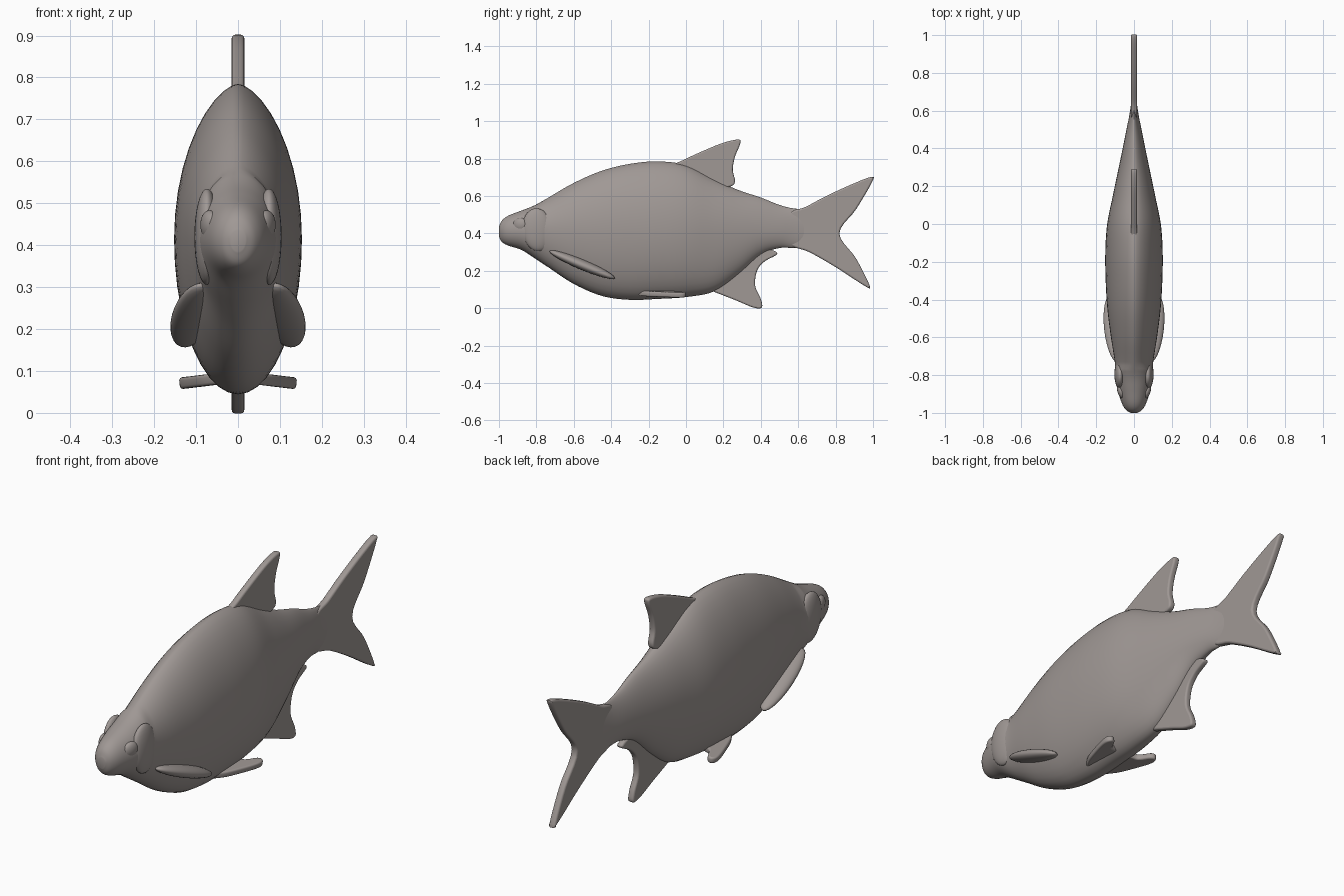
import bpy, bmesh, math
from mathutils import Matrix, Vector

cube = bpy.data.objects.get("Cube")
if cube:
    bpy.data.objects.remove(cube, do_unlink=True)

skin = bpy.data.materials.new("warm_grey_skin")
skin.use_nodes = True
colour = (0.35, 0.315, 0.30, 1)
skin.diffuse_color = colour
skin.node_tree.nodes["Principled BSDF"].inputs["Base Color"].default_value = colour


def finish(name, mesh, angle=60):
    obj = bpy.data.objects.new(name, mesh)
    bpy.context.collection.objects.link(obj)
    mesh.materials.clear()
    mesh.materials.append(skin)
    bpy.ops.object.select_all(action="DESELECT")
    obj.select_set(True)
    bpy.context.view_layer.objects.active = obj
    bpy.ops.object.shade_smooth_by_angle(angle=math.radians(angle))
    return obj


def spline(points, steps, closed=False):
    """Smooth path through the given points."""
    pts = [Vector(p) for p in points]
    n = len(pts)
    pick = (lambda i: pts[i % n]) if closed else (lambda i: pts[max(0, min(i, n - 1))])
    out = []
    for i in range(n if closed else n - 1):
        a, b, c, d = (pick(i + k) for k in (-1, 0, 1, 2))
        for s in range(steps):
            t = s / steps
            out.append(b + (c - a) * (t / 2) + (a * 2 - b * 5 + c * 4 - d) * (t * t / 2)
                       + (b * 3 - a - c * 3 + d) * (t ** 3 / 2))
    return out if closed else out + [pts[-1]]


# Body: stations of (y, top, bottom, half width)
stations = [(-1, .435, .385, .018), (-.985, .468, .355, .042), (-.95, .495, .335, .064),
            (-.88, .522, .312, .086), (-.81, .55, .268, .099), (-.73, .595, .215, .102),
            (-.6, .67, .13, .122), (-.45, .735, .066, .141), (-.3, .772, .045, .15),
            (-.15, .785, .05, .152), (0, .765, .06, .142), (.15, .69, .09, .112),
            (.28, .632, .18, .085), (.4, .592, .285, .06), (.5, .552, .322, .04),
            (.58, .533, .322, .024), (.66, .53, .33, .012)]
SIDES = 40
bm = bmesh.new()
rings = []
for y, top, bottom, width in spline(stations, 5):
    mid = min(max(.415, bottom + .01), top - .01)
    ring = []
    for k in range(SIDES):
        a = math.tau * k / SIDES
        s, c = math.sin(a), math.cos(a)
        # The back narrows to a ridge, the belly stays round
        power = 1.25 if s > 0 and y > -.75 else 1
        x = math.copysign(width * abs(c) ** power, c)
        ring.append(bm.verts.new((x, y, mid + s * (top - mid if s > 0 else mid - bottom))))
    rings.append(ring)
for r, q in zip(rings, rings[1:]):
    for k in range(SIDES):
        j = (k + 1) % SIDES
        bm.faces.new((r[k], r[j], q[j], q[k]))
bm.faces.new(rings[0])
bm.faces.new(rings[-1])
bmesh.ops.recalc_face_normals(bm, faces=bm.faces)
mesh = bpy.data.meshes.new("body")
bm.to_mesh(mesh)
bm.free()
finish("body", mesh, 80)


def fin(name, outline, matrix, half=.015):
    """Flat rounded plate from an outline."""
    curve = bpy.data.curves.new(name, "CURVE")
    curve.dimensions = "2D"
    curve.fill_mode = "BOTH"
    bevel = half * .55
    curve.extrude, curve.bevel_depth, curve.offset = half - bevel, bevel, -bevel
    curve.bevel_resolution = 2
    pts = spline(outline, 5, True)
    path = curve.splines.new("POLY")
    path.points.add(len(pts) - 1)
    for p, v in zip(path.points, pts):
        p.co = (v.x, v.y, 0, 1)
    path.use_cyclic_u = True
    temp = bpy.data.objects.new("fin_outline", curve)
    bpy.context.collection.objects.link(temp)
    graph = bpy.context.evaluated_depsgraph_get()
    mesh = bpy.data.meshes.new_from_object(temp.evaluated_get(graph))
    bpy.data.objects.remove(temp, do_unlink=True)
    mesh.transform(matrix)
    if matrix.determinant() < 0:
        mesh.flip_normals()
    return finish(name, mesh)


# Fins on the centre line, drawn as (y, z)
upright = Matrix(((0, 0, 1, 0), (1, 0, 0, 0), (0, 1, 0, 0), (0, 0, 0, 1)))
fin("tail_fin", [(.55, .5), (.64, .542), (.75, .6), (.88, .66), (.99, .702), (.995, .675),
                 (.91, .53), (.82, .4), (.91, .265), (.982, .12), (.955, .12),
                 (.8, .22), (.66, .3), (.55, .35)], upright, .016)
fin("dorsal_fin", [(-.08, .755), (-.02, .79), (.1, .845), (.2, .885), (.28, .902), (.29, .88),
                   (.262, .81), (.25, .74), (.262, .68), (.24, .652), (.15, .64), (.02, .7)],
    upright)
fin("anal_fin", [(.1, .11), (.15, .088), (.26, .045), (.36, .004), (.405, .004), (.4, .05),
                 (.37, .12), (.38, .2), (.42, .25), (.488, .29), (.45, .315), (.38, .33),
                 (.25, .25)], upright)


def ellipsoid(name, centre, axes, sizes):
    """Rounded lobe with the given axis directions and half sizes."""
    bm = bmesh.new()
    bmesh.ops.create_uvsphere(bm, u_segments=28, v_segments=16, radius=1)
    basis = Matrix([Vector(a).normalized() * s for a, s in zip(axes, sizes)]).transposed()
    bmesh.ops.transform(bm, matrix=Matrix.Translation(centre) @ basis.to_4x4(), verts=bm.verts)
    bmesh.ops.recalc_face_normals(bm, faces=bm.faces)
    mesh = bpy.data.meshes.new(name)
    bm.to_mesh(mesh)
    bm.free()
    finish(name, mesh, 80)


# Paired parts: leaf-shaped pectoral fins, pelvic fins, low eye bulges, gill covers
for side, label in ((1, "left"), (-1, "right")):
    along = Vector((side * .04, .36, -.15))
    out = Vector((side, -.1, -.05))
    ellipsoid(label + "_pectoral_fin", (side * .108, -.555, .233),
              (along, out, along.cross(out)), (.19, .05, .027))
    ellipsoid(label + "_eye", (side * .066, -.885, .445),
              ((side, -.3, .2), (.3 * side, 1, 0), (0, 0, 1)), (.022, .042, .038))
    ellipsoid(label + "_gill_cover", (side * .074, -.795, .42),
              ((1, 0, 0), (0, 1, .1), (0, -.1, 1)), (.03, .08, .115))
    place = Matrix.Translation((0, 0, .087)) @ Matrix.Rotation(side * .12, 4, "Y")
    fin(label + "_pelvic_fin", [(.03, -.27), (.08, -.22), (.115, -.13), (.14, -.04), (.13, -.005),
                                (.105, -.01), (.075, -.06), (.03, -.09)],
        place @ Matrix.Scale(side, 4, (1, 0, 0)), .014)
